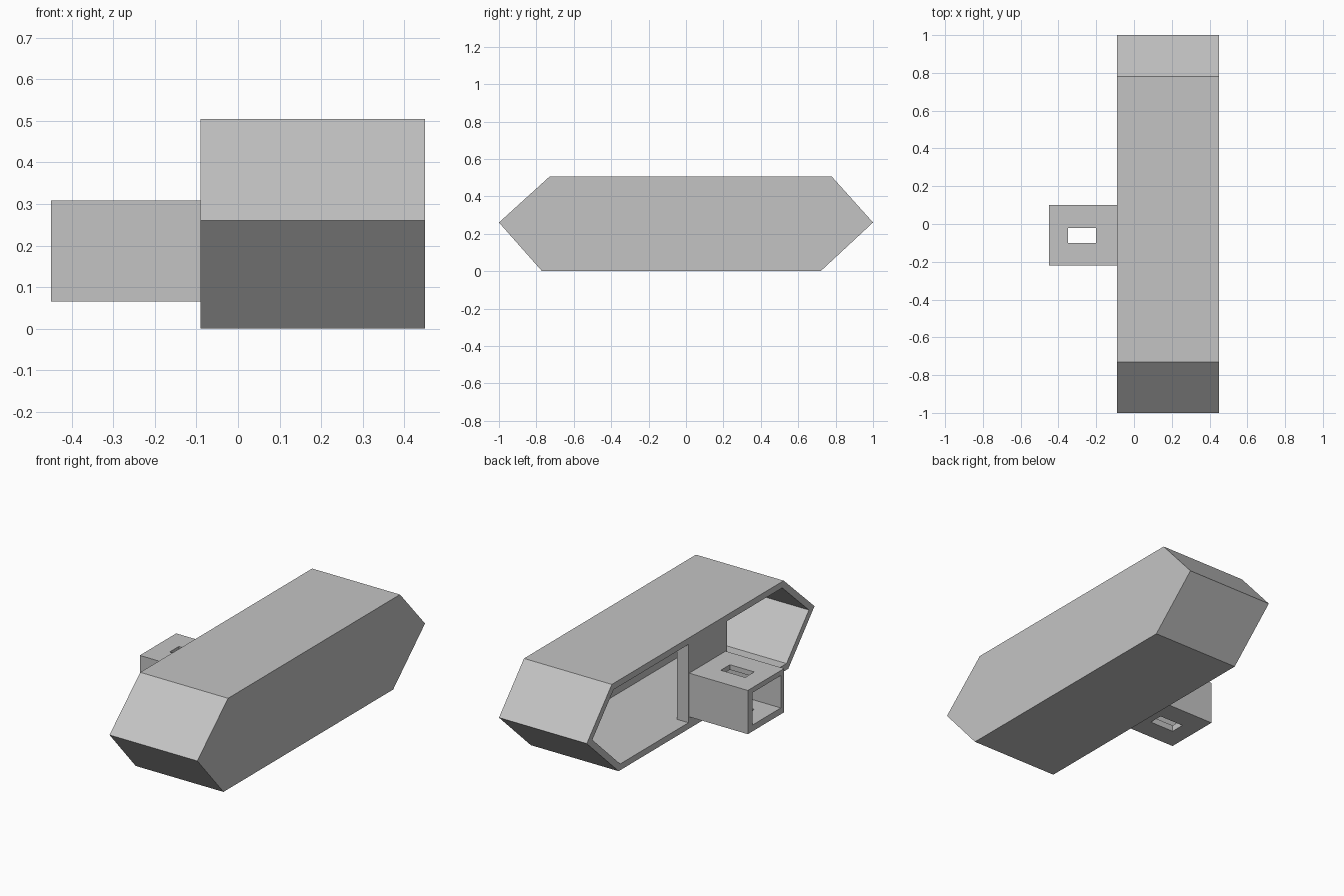
import bpy
import bmesh

cube = bpy.data.objects.get("Cube")
if cube:
    bpy.data.objects.remove(cube, do_unlink=True)

grey = bpy.data.materials.new("plain grey")
grey.use_nodes = True
grey.diffuse_color = (0.55, 0.55, 0.55, 1)
grey.node_tree.nodes["Principled BSDF"].inputs["Base Color"].default_value = grey.diffuse_color


def finish(bm, name):
    bmesh.ops.recalc_face_normals(bm, faces=bm.faces[:])
    mesh = bpy.data.meshes.new(name)
    bm.to_mesh(mesh)
    bm.free()
    mesh.materials.append(grey)
    obj = bpy.data.objects.new(name, mesh)
    bpy.context.collection.objects.link(obj)
    return obj


def prism(profile, x0, x1):
    """Extrude a (y, z) profile along x; returns the bmesh and its -x cap."""
    bm = bmesh.new()
    cap = bm.faces.new([bm.verts.new((x0, y, z)) for y, z in profile])
    far = bmesh.ops.extrude_face_region(bm, geom=[cap], use_keep_orig=True)["geom"]
    moved = [v for v in far if isinstance(v, bmesh.types.BMVert)]
    bmesh.ops.translate(bm, verts=moved, vec=(x1 - x0, 0, 0))
    bmesh.ops.recalc_face_normals(bm, faces=bm.faces[:])
    return bm, min(bm.faces, key=lambda f: f.calc_center_median().x)


def box(name, x, y, z):
    bm, _ = prism([(y[0], z[0]), (y[1], z[0]), (y[1], z[1]), (y[0], z[1])], *x)
    return finish(bm, name)


def cut(target, cutter):
    cutter.hide_render = True
    mod = target.modifiers.new("opening", "BOOLEAN")
    mod.operation, mod.solver, mod.object = "DIFFERENCE", "EXACT", cutter
    bpy.context.view_layer.objects.active = target
    bpy.ops.object.modifier_apply(modifier=mod.name)
    bpy.data.objects.remove(cutter, do_unlink=True)


# Hollow six-sided housing, open on the -x side
outline = [(-0.77, 0), (0.72, 0), (1, 0.26), (0.78, 0.505), (-0.73, 0.505), (-1, 0.26)]
bm, mouth = prism(outline, -0.09, 0.45)
bmesh.ops.inset_region(bm, faces=[mouth], thickness=0.035, use_even_offset=True)
floor = bmesh.ops.extrude_discrete_faces(bm, faces=[mouth])["faces"][0]
bmesh.ops.translate(bm, verts=floor.verts[:], vec=(0.49, 0, 0))
finish(bm, "housing")

# Upright plate across the open side that carries the bracket
box("mounting_plate", (-0.09, -0.02), (-0.23, 0.107), (0.03, 0.475))

# Hollow bracket, open at its end, slotted through top and bottom
bracket = box("bracket", (-0.45, -0.088), (-0.22, 0.10), (0.065, 0.308))
cut(bracket, box("end_cutter", (-0.5, -0.1), (-0.19, 0.06), (0.1, 0.28)))
cut(bracket, box("slot_cutter", (-0.35, -0.2), (-0.10, -0.02), (0, 0.4)))
